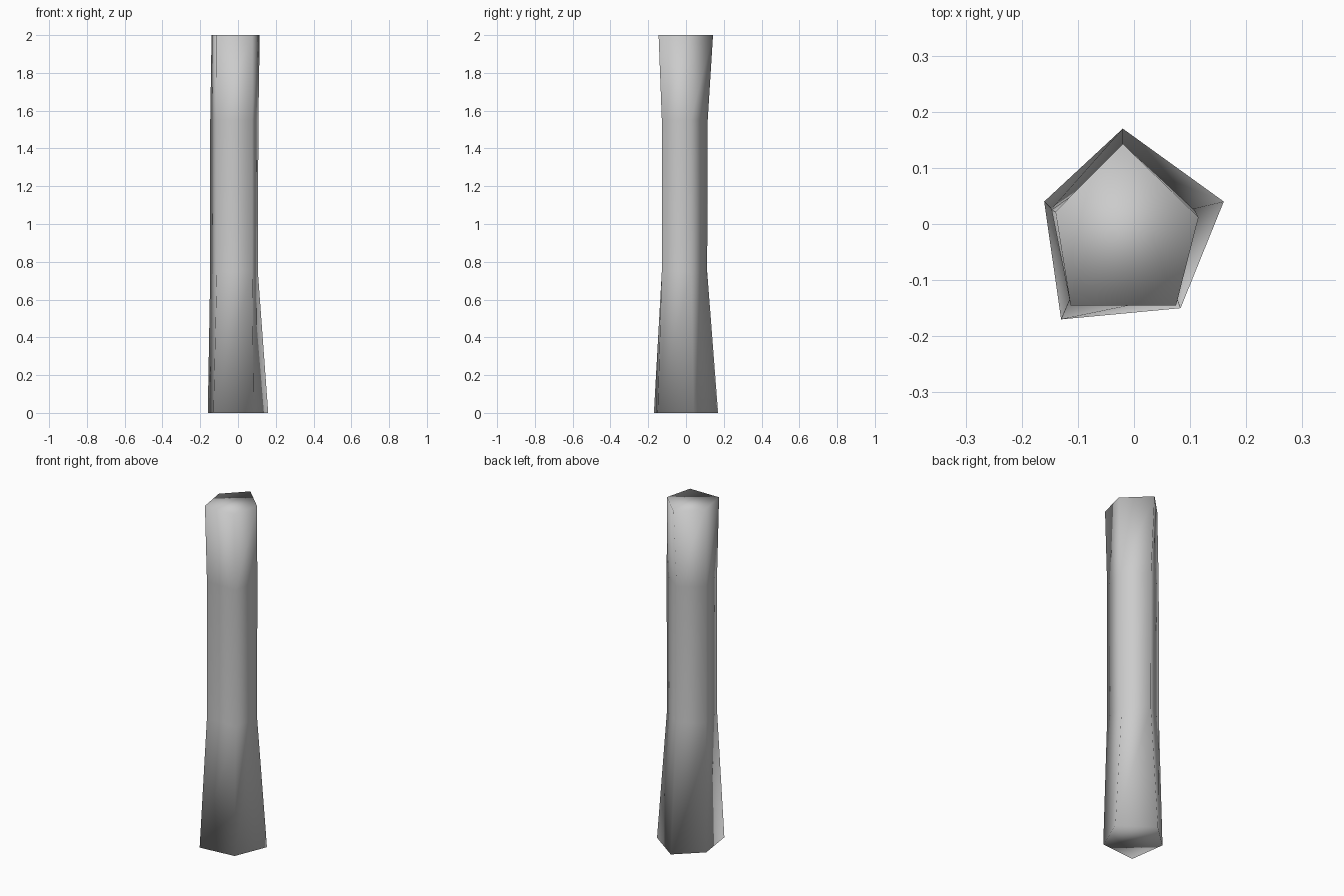
import bpy, bmesh

if "Cube" in bpy.data.objects:
    bpy.data.objects.remove(bpy.data.objects["Cube"])

# Five-sided rings from base to top: height and (x, y) corners, anticlockwise
RINGS = [
    (0.00, [(0.16, 0.04), (-0.02, 0.17), (-0.16, 0.04), (-0.13, -0.17), (0.083, -0.15)]),
    (0.75, [(0.105, 0.027), (-0.02, 0.112), (-0.147, 0.027), (-0.112, -0.128), (0.075, -0.128)]),
    (1.55, [(0.108, 0.025), (-0.02, 0.115), (-0.147, 0.025), (-0.112, -0.128), (0.075, -0.128)]),
    (2.00, [(0.115, 0.012), (-0.02, 0.143), (-0.14, 0.022), (-0.113, -0.145), (0.075, -0.145)]),
]

# Post: loft the rings and close both ends
bm = bmesh.new()
loops = [[bm.verts.new((x, y, z)) for x, y in pts] for z, pts in RINGS]
for low, high in zip(loops, loops[1:]):
    for i in range(5):
        j = (i + 1) % 5
        bm.faces.new((low[i], low[j], high[j], high[i]))
bm.faces.new(loops[-1])
bm.faces.new(loops[0][::-1])
bmesh.ops.recalc_face_normals(bm, faces=bm.faces[:])

# Soft shading over the whole post
for f in bm.faces:
    f.smooth = True
mesh = bpy.data.meshes.new("post")
bm.to_mesh(mesh)
bm.free()
bpy.context.collection.objects.link(bpy.data.objects.new("post", mesh))
